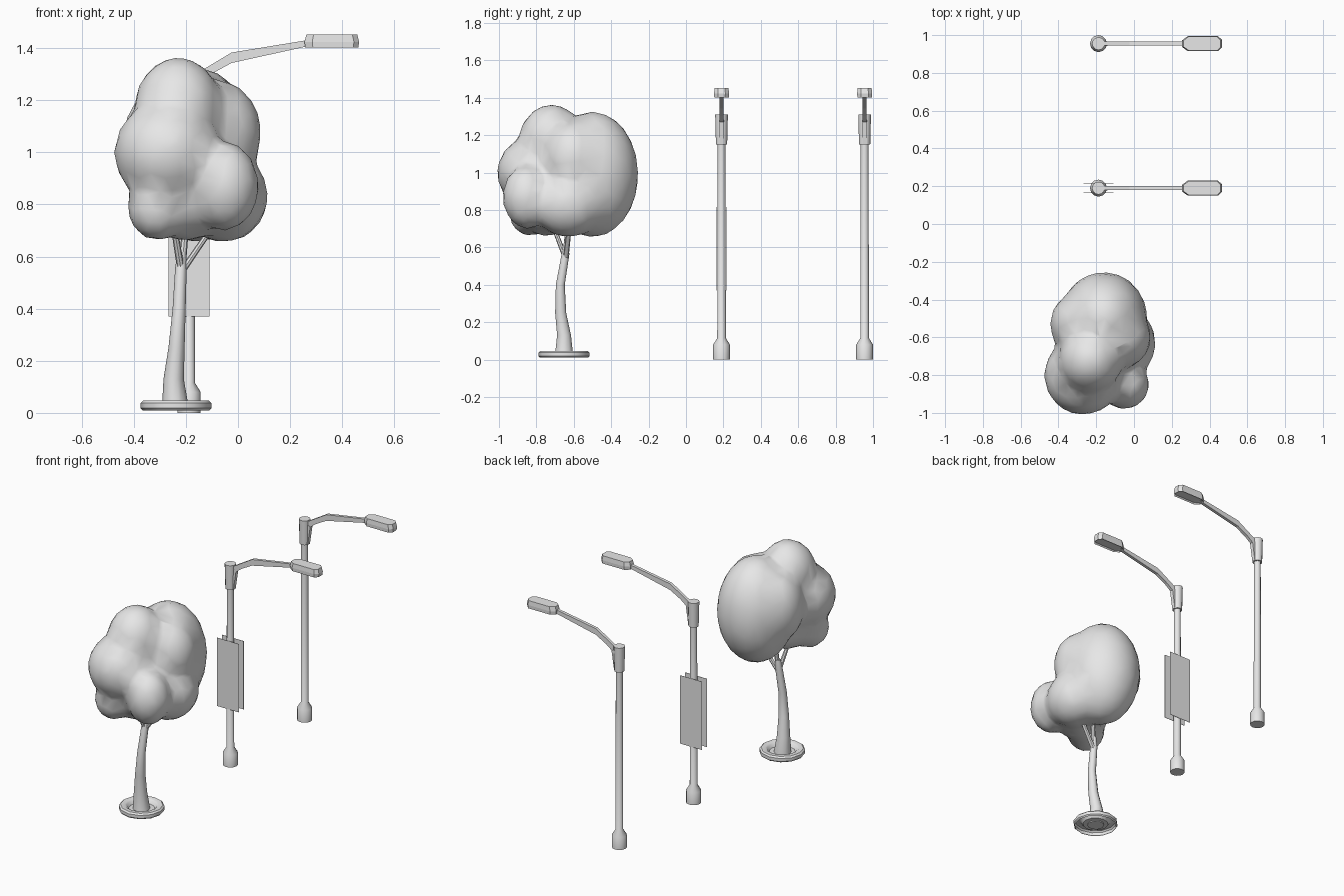
import bpy, bmesh, math
from mathutils import Vector, Matrix

if "Cube" in bpy.data.objects:
    bpy.data.objects.remove(bpy.data.objects["Cube"], do_unlink=True)

grey = bpy.data.materials.new("plain grey")
grey.use_nodes = True
grey.diffuse_color = (0.8, 0.8, 0.8, 1)
grey.node_tree.nodes["Principled BSDF"].inputs["Base Color"].default_value = (0.8, 0.8, 0.8, 1)


def finish(name, bm, smooth=40):
    """Turn a bmesh into a named object, shaded smooth below an angle."""
    bmesh.ops.recalc_face_normals(bm, faces=bm.faces)
    mesh = bpy.data.meshes.new(name)
    bm.to_mesh(mesh)
    bm.free()
    mesh.materials.append(grey)
    obj = bpy.data.objects.new(name, mesh)
    bpy.context.collection.objects.link(obj)
    if smooth:
        bpy.ops.object.select_all(action="DESELECT")
        obj.select_set(True)
        bpy.context.view_layer.objects.active = obj
        bpy.ops.object.shade_smooth_by_angle(angle=math.radians(smooth))
    return obj


def bridge(bm, rings):
    """Join consecutive vertex rings with quads."""
    for a, b in zip(rings, rings[1:]):
        for i in range(len(a)):
            j = (i + 1) % len(a)
            bm.faces.new((a[i], a[j], b[j], b[i]))


def tube(name, stations, sides=12, caps=(True, True)):
    """Sweep level circles through (x, y, z, radius) stations."""
    bm = bmesh.new()
    rings = []
    for x, y, z, r in stations:
        angles = [2 * math.pi * i / sides for i in range(sides)]
        rings.append([bm.verts.new((x + r * math.cos(a), y + r * math.sin(a), z)) for a in angles])
    bridge(bm, rings)
    for ring, cap in zip((rings[0], rings[-1]), caps):
        if cap:
            bm.faces.new(ring)
    return finish(name, bm)


def slab(name, outline, y, half):
    """Extrude an x-z outline along y."""
    bm = bmesh.new()
    rings = [[bm.verts.new((x, y + s * half, z)) for x, z in outline] for s in (-1, 1)]
    bridge(bm, rings)
    for ring in rings:
        bm.faces.new(ring)
    return finish(name, bm, 0)


def lathe_at(name, x, y, profile, caps=(True, True)):
    return tube(name, [(x, y, z, r) for r, z in profile], 12, caps)


# Street lamps
POLE_X = -0.188


def street_lamp(label, y):
    lathe_at(label + "_pole", POLE_X, y,
             [(0.045, 0), (0.045, 0.08), (0.023, 0.115), (0.021, 1.2)])
    lathe_at(label + "_collar", POLE_X, y, [(0.03, 1.15), (0.034, 1.31)])
    slab(label + "_bracket", [(-0.17, 1.15), (-0.158, 1.15), (-0.14, 1.27), (-0.17, 1.29)], y, 0.012)
    slab(label + "_arm", [(-0.18, 1.24), (-0.1, 1.302), (-0.025, 1.343), (0.28, 1.41),
                          (0.28, 1.433), (-0.025, 1.383), (-0.13, 1.32), (-0.18, 1.29)], y, 0.01)
    # Lamp head: tapered plan, rim narrowing to the top, recessed lens
    plan = [(0.255, 0.018), (0.285, 0.04), (0.445, 0.04), (0.465, 0.02)]
    plan += [(x, -w) for x, w in reversed(plan)]
    bm = bmesh.new()
    rings = []
    for z, scale in ((1.402, 0.97), (1.424, 1), (1.452, 0.93)):
        rings.append([bm.verts.new((0.36 + (x - 0.36) * scale, y + w * scale, z)) for x, w in plan])
    bridge(bm, rings)
    bm.faces.new(rings[-1])
    lens = bm.faces.new(rings[0])
    bmesh.ops.recalc_face_normals(bm, faces=bm.faces)
    bmesh.ops.inset_region(bm, faces=[lens], thickness=0.008, depth=-0.008)
    finish(label + "_head", bm, 0)


street_lamp("near_lamp", 0.19)
street_lamp("far_lamp", 0.955)

# Pair of banner panels on the near lamp
for side, dy in (("front", -0.025), ("back", 0.025)):
    slab(side + "_banner", [(POLE_X - 0.079, 0.37), (POLE_X + 0.079, 0.37),
                            (POLE_X + 0.079, 0.815), (POLE_X - 0.079, 0.815)], 0.19 + dy, 0.001)

# Tree planter ring, open underneath
lathe_at("planter_ring", -0.238, -0.652,
         [(0.128, 0.01), (0.136, 0.018), (0.136, 0.038), (0.126, 0.047),
          (0.1, 0.047), (0.09, 0.04), (0.078, 0.022), (0.03, 0.022)], (False, False))

# Trunk and branches
tube("trunk", [(-0.24, -0.652, 0.015, 0.052), (-0.247, -0.652, 0.13, 0.039),
               (-0.236, -0.67, 0.25, 0.031), (-0.226, -0.672, 0.4, 0.025),
               (-0.219, -0.645, 0.56, 0.022), (-0.215, -0.64, 0.62, 0.016)], 10)
for name, tip in (("left_branch", (-0.25, -0.72, 0.74)),
                  ("middle_branch", (-0.195, -0.63, 0.78)),
                  ("right_branch", (-0.08, -0.62, 0.74))):
    tube(name, [(-0.217, -0.643, 0.54, 0.015), (*tip, 0.012)], 8)

# Leafy crown: overlapping lobes fused into one soft mass
lobes = [
    ((-0.16, -0.5, 0.99), (0.23, 0.245, 0.335)),
    ((-0.23, -0.72, 1.16), (0.17, 0.175, 0.205)),
    ((-0.27, -0.8, 1.0), (0.205, 0.21, 0.2)),
    ((-0.31, -0.83, 0.79), (0.115, 0.12, 0.13)),
    ((-0.055, -0.63, 0.83), (0.17, 0.19, 0.175)),
    ((-0.05, -0.85, 0.87), (0.13, 0.13, 0.17)),
    ((-0.09, -0.6, 1.07), (0.18, 0.17, 0.21)),
    ((-0.28, -0.53, 1.03), (0.165, 0.17, 0.23)),
    ((-0.2, -0.74, 0.84), (0.17, 0.17, 0.18)),
]
bm = bmesh.new()
for centre, radii in lobes:
    place = Matrix.Translation(Vector(centre)) @ Matrix.Diagonal((*radii, 1))
    bmesh.ops.create_icosphere(bm, subdivisions=3, radius=1.01, matrix=place)
crown = finish("crown", bm, 180)
remesh = crown.modifiers.new("fuse", "REMESH")
remesh.mode = "VOXEL"
remesh.voxel_size = 0.025
remesh.use_smooth_shade = True
soften = crown.modifiers.new("soften", "SMOOTH")
soften.factor = 0.5
soften.iterations = 6
thin = crown.modifiers.new("simplify", "DECIMATE")
thin.ratio = 0.15
